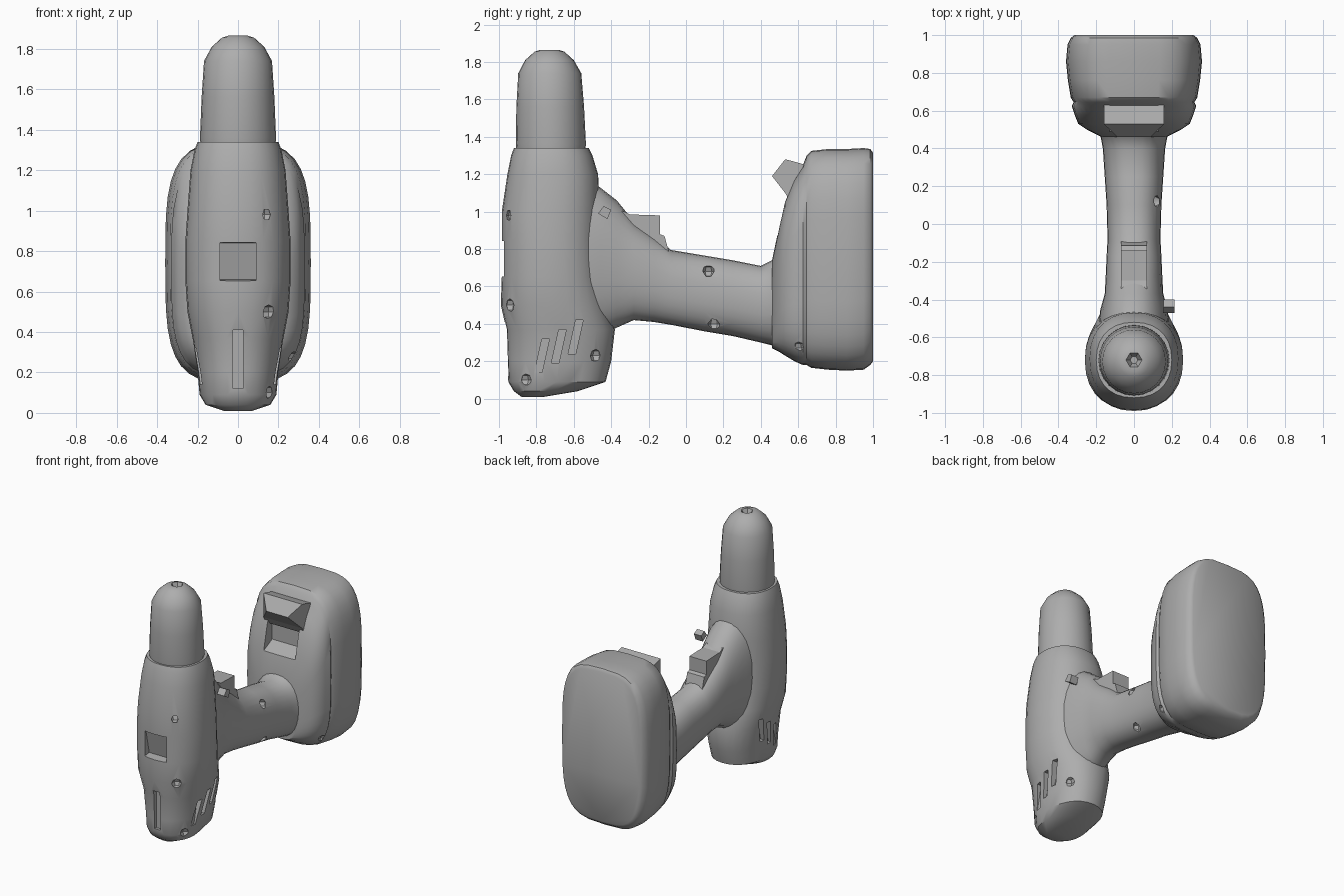
import bpy, bmesh, math
from mathutils import Vector

if "Cube" in bpy.data.objects:
    bpy.data.objects.remove(bpy.data.objects["Cube"])

GREY = (0.42, 0.42, 0.42, 1)
grey = bpy.data.materials.new("plain_grey")
grey.use_nodes = True
grey.diffuse_color = GREY
grey.node_tree.nodes["Principled BSDF"].inputs["Base Color"].default_value = GREY


def finish(name, bm):
    bmesh.ops.recalc_face_normals(bm, faces=bm.faces[:])
    mesh = bpy.data.meshes.new(name)
    bm.to_mesh(mesh)
    bm.free()
    mesh.materials.append(grey)
    obj = bpy.data.objects.new(name, mesh)
    bpy.context.collection.objects.link(obj)
    return obj


def loft(name, axis, rings, power=2.0, sides=28):
    """Rings are (position, low, high, half width); axis is 'z' or 'y'."""
    bm = bmesh.new()
    loops = []
    for pos, low, high, half in rings:
        loop = []
        for i in range(sides):
            a = math.tau * i / sides
            c, s = math.cos(a), math.sin(a)
            x = half * math.copysign(abs(c) ** (2 / power), c)
            d = (low + high) / 2 + (high - low) / 2 * math.copysign(abs(s) ** (2 / power), s)
            loop.append(bm.verts.new((x, d, pos) if axis == 'z' else (x, pos, d)))
        loops.append(loop)
    for a, b in zip(loops, loops[1:]):
        for i in range(sides):
            j = (i + 1) % sides
            bm.faces.new((a[i], a[j], b[j], b[i]))
    bm.faces.new(loops[0])
    bm.faces.new(loops[-1])
    return finish(name, bm)


def prism(name, profile, half, taper=1.0, x=0.0):
    """Side profile of (y, z) points spread across x, narrower towards its first point."""
    bm = bmesh.new()
    sides = []
    for sign in (-1, 1):
        sides.append([bm.verts.new((x + sign * half * (taper if i == 0 else 1), y, z))
                      for i, (y, z) in enumerate(profile)])
    n = len(profile)
    for i in range(n):
        j = (i + 1) % n
        bm.faces.new((sides[0][i], sides[0][j], sides[1][j], sides[1][i]))
    bm.faces.new(sides[0])
    bm.faces.new(sides[1])
    return finish(name, bm)


def cut(target, cutter):
    cutter.hide_render = True
    mod = target.modifiers.new("cut", 'BOOLEAN')
    mod.operation = 'DIFFERENCE'
    mod.solver = 'EXACT'
    mod.object = cutter
    bpy.context.view_layer.objects.active = target
    bpy.ops.object.modifier_apply(modifier=mod.name)
    bpy.data.objects.remove(cutter)


# Motor housing
body = loft("motor_housing", 'z', [
    (0.01, -0.88, -0.76, 0.07), (0.04, -0.92, -0.58, 0.16),
    (0.09, -0.95, -0.43, 0.19), (0.20, -0.955, -0.40, 0.20),
    (0.37, -0.96, -0.38, 0.225), (0.50, -0.99, -0.42, 0.25),
    (0.65, -0.985, -0.45, 0.26), (0.85, -0.985, -0.46, 0.26),
    (1.00, -0.985, -0.46, 0.25), (1.20, -0.955, -0.47, 0.235),
    (1.30, -0.935, -0.50, 0.215), (1.34, -0.92, -0.52, 0.20)], power=2.25)

# Front recess and lower slot
cut(body, prism("front_recess_cutter",
                [(-0.92, 0.66), (-1.1, 0.64), (-1.1, 0.86), (-0.96, 0.84)], 0.09))
cut(body, prism("front_slot_cutter",
                [(-0.93, 0.12), (-1.1, 0.12), (-1.1, 0.41), (-0.93, 0.41)], 0.025))

# Slanted cooling vents on both sides
for side in (-1, 1):
    for k in range(3):
        y, z = -0.81 + k * 0.09, 0.14 + k * 0.05
        cut(body, prism("vent_cutter",
                        [(y, z), (y + 0.04, z), (y + 0.08, z + 0.18), (y + 0.04, z + 0.18)],
                        0.06, x=side * 0.235))

# Chuck
chuck = loft("chuck", 'z', [
    (1.32, -0.905, -0.54, 0.185), (1.36, -0.91, -0.535, 0.188),
    (1.56, -0.907, -0.545, 0.18), (1.74, -0.897, -0.56, 0.168),
    (1.81, -0.86, -0.60, 0.13), (1.855, -0.81, -0.65, 0.08),
    (1.865, -0.78, -0.68, 0.05)], sides=24)
cut(chuck, loft("chuck_hole_cutter", 'z', [
    (1.82, -0.74, -0.70, 0.02), (1.9, -0.78, -0.66, 0.06)], sides=6))

# Grip
handle = loft("grip", 'y', [
    (-0.60, 0.28, 1.20, 0.19), (-0.46, 0.34, 1.13, 0.18),
    (-0.37, 0.38, 1.06, 0.155), (-0.28, 0.42, 0.95, 0.15),
    (-0.17, 0.41, 0.87, 0.145), (-0.08, 0.395, 0.795, 0.14),
    (0.10, 0.36, 0.765, 0.145), (0.25, 0.335, 0.74, 0.155),
    (0.40, 0.30, 0.71, 0.165), (0.48, 0.28, 0.75, 0.18),
    (0.55, 0.25, 0.85, 0.23)], power=2.3)

# Trigger
prism("trigger", [(-0.40, 1.02), (-0.33, 1.00), (-0.30, 0.985), (-0.14, 0.98),
                  (-0.14, 0.88), (-0.115, 0.87), (-0.09, 0.78), (-0.40, 0.78)], 0.07)

# Battery pack
battery = loft("battery_pack", 'y', [
    (0.46, 0.27, 0.74, 0.17), (0.50, 0.25, 0.93, 0.25),
    (0.53, 0.23, 1.06, 0.295), (0.58, 0.20, 1.18, 0.315),
    (0.625, 0.18, 1.25, 0.33), (0.645, 0.18, 1.30, 0.32),
    (0.67, 0.165, 1.325, 0.335), (0.76, 0.155, 1.335, 0.35),
    (0.86, 0.15, 1.335, 0.36), (0.95, 0.155, 1.34, 0.352),
    (0.985, 0.18, 1.335, 0.335), (1.0, 0.20, 1.315, 0.315)],
    power=3.6, sides=36)
cut(battery, prism("latch_recess_cutter",
                   [(0.42, 0.84), (0.59, 0.92), (0.59, 1.10), (0.42, 1.10)], 0.13))

# Battery release latch
prism("release_latch", [(0.46, 1.19), (0.53, 1.28), (0.57, 1.27), (0.64, 1.25),
                        (0.64, 1.05), (0.56, 1.05), (0.53, 1.10)], 0.16, taper=0.55)

# Screw sockets along the left side
for target, y, z, x in [(body, -0.93, 0.98, 0.13), (body, -0.94, 0.50, 0.15),
                        (body, -0.86, 0.10, 0.165), (body, -0.48, 0.23, 0.165),
                        (handle, 0.12, 0.68, 0.115), (handle, 0.15, 0.40, 0.10),
                        (battery, 0.60, 0.27, 0.28)]:
    bm = bmesh.new()
    bmesh.ops.create_uvsphere(bm, u_segments=6, v_segments=4, radius=0.035)
    bmesh.ops.translate(bm, verts=bm.verts[:], vec=Vector((x, y, z)))
    cut(target, finish("screw_cutter", bm))

# Raised screw boss beside the trigger
prism("screw_boss", [(-0.47, 0.99), (-0.44, 1.03), (-0.40, 1.01), (-0.42, 0.96)],
      0.03, x=0.185)

# Smooth shading with crisp edges
bpy.ops.object.select_all(action='DESELECT')
for obj in (body, chuck, handle, battery):
    obj.select_set(True)
bpy.context.view_layer.objects.active = body
bpy.ops.object.shade_smooth_by_angle(angle=math.radians(38))
